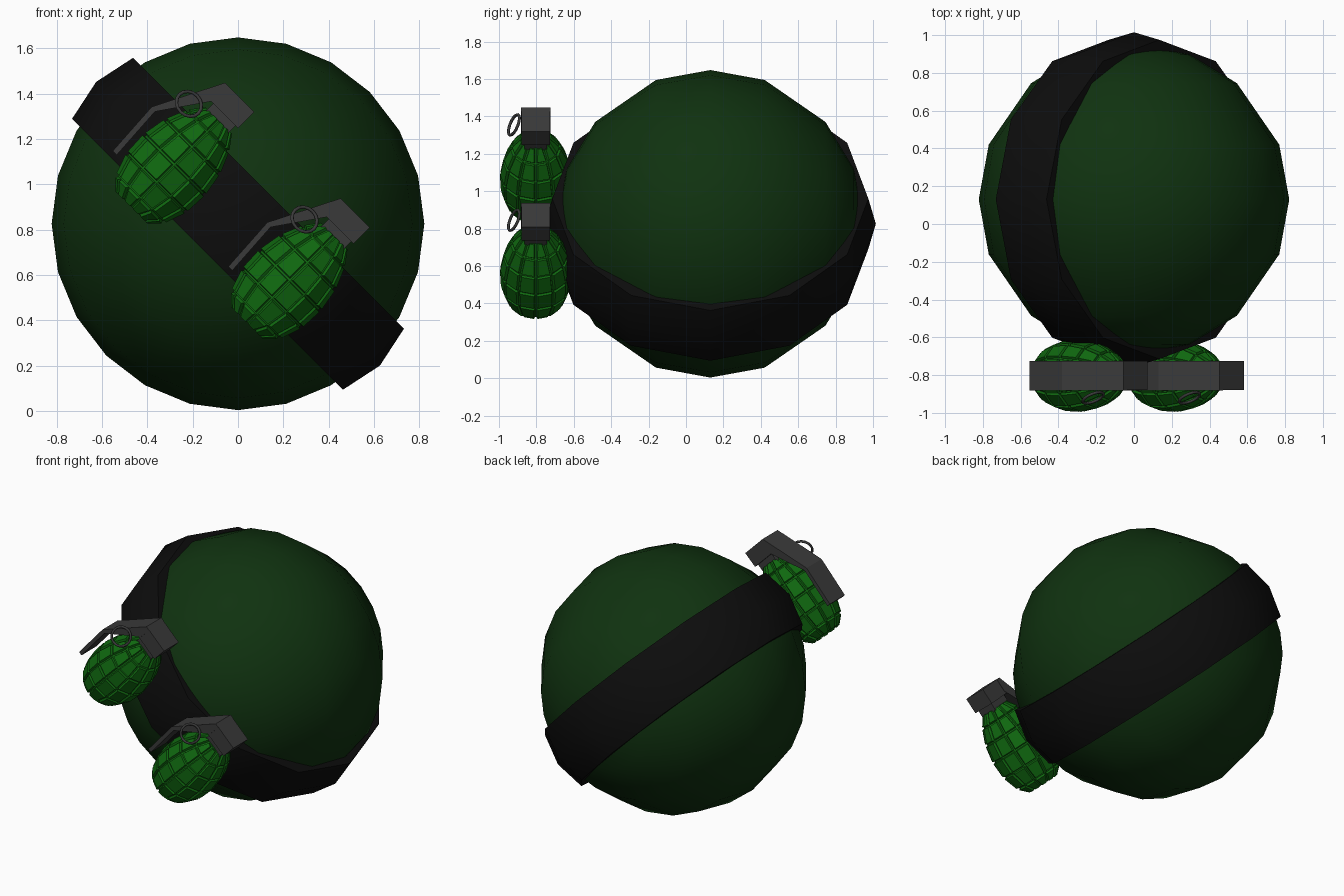
import bpy, bmesh, math
from math import radians, sin, cos
from mathutils import Matrix, Vector

if "Cube" in bpy.data.objects:
    bpy.data.objects.remove(bpy.data.objects["Cube"], do_unlink=True)


def material(name, rgb):
    m = bpy.data.materials.new(name)
    m.use_nodes = True
    m.diffuse_color = (*rgb, 1)
    m.node_tree.nodes["Principled BSDF"].inputs["Base Color"].default_value = (*rgb, 1)
    return m


DARK_GREEN = material("dark green", (0.005, 0.032, 0.005))
BLACK = material("black", (0.004, 0.004, 0.004))
GREEN = material("bright green", (0.005, 0.14, 0.005))
GRAY = material("dark gray", (0.042, 0.042, 0.042))


def finish(name, bm, mat, matrix, smooth=None):
    bmesh.ops.recalc_face_normals(bm, faces=bm.faces)
    mesh = bpy.data.meshes.new(name)
    bm.to_mesh(mesh)
    bm.free()
    mesh.materials.append(mat)
    ob = bpy.data.objects.new(name, mesh)
    bpy.context.collection.objects.link(ob)
    ob.matrix_world = matrix
    if smooth:
        bpy.ops.object.select_all(action="DESELECT")
        ob.select_set(True)
        bpy.context.view_layer.objects.active = ob
        bpy.ops.object.shade_smooth_by_angle(angle=radians(smooth))
    return ob


def lathe(profile, sides, closed=False):
    """Spin (radius, height) points about local z."""
    bm = bmesh.new()
    rings = [[bm.verts.new((r * cos(a), r * sin(a), h))
              for a in (math.tau * i / sides for i in range(sides))]
             for r, h in profile]
    pairs = list(zip(rings, rings[1:]))
    if closed:
        pairs.append((rings[-1], rings[0]))
    for a, b in pairs:
        for i in range(sides):
            j = (i + 1) % sides
            bm.faces.new((a[i], a[j], b[j], b[i]))
    if not closed:
        bm.faces.new(rings[0])
        bm.faces.new(rings[-1])
    return bm


def box(bm, u, v, half_depth):
    """Box from axial range u, sideways range v."""
    m = Matrix.LocRotScale(Vector((sum(v) / 2, 0, sum(u) / 2)), None,
                           Vector((v[1] - v[0], 2 * half_depth, u[1] - u[0])))
    bmesh.ops.create_cube(bm, size=1, matrix=m)


# Ball, its poles pointing front and back
CENTRE = Matrix.Translation((0, 0.13, 0.826))
R = 0.822
half = [0, 20.7, 48.5, 69, 89]
lats = [-a for a in reversed(half[1:])] + half
ball = lathe([(R * cos(radians(a)), R * sin(radians(a))) for a in lats], 24)
finish("ball", ball, DARK_GREEN, CENTRE @ Matrix.Rotation(radians(90), 4, "X"), 40)

# Diagonal frame shared by strap and grenades: x across, z along the grenade axis
TILT = Matrix(((-1, 0, 1), (0, -math.sqrt(2), 0), (1, 0, 1))).to_4x4()
TILT = Matrix.Diagonal((math.sqrt(0.5),) * 3 + (1,)) @ TILT

# Strap
strap = lathe([(0.78, -0.19), (0.845, -0.19), (0.885, 0), (0.845, 0.19), (0.78, 0.19)],
              12, closed=True)
finish("strap", strap, BLACK, CENTRE @ TILT, 40)

# Grenades
SHELL = [(0.085, 0.305), (0.142, 0.36), (0.176, 0.46), (0.181, 0.57),
         (0.162, 0.68), (0.122, 0.775), (0.07, 0.845)]
for label, across in (("upper", 0.967), ("lower", 0.246)):
    place = Matrix.Translation((0, -0.803, 0)) @ TILT @ Matrix.Translation((across, 0, 0))

    # Shell with raised pads between grooves
    bm = lathe(SHELL, 12)
    pads = [f for f in bm.faces if len(f.verts) == 4]
    bmesh.ops.recalc_face_normals(bm, faces=bm.faces)
    bmesh.ops.inset_individual(bm, faces=pads, thickness=0.006, depth=0)
    bmesh.ops.inset_individual(bm, faces=pads, thickness=0.005, depth=0.013)
    finish(label + "_grenade_shell", bm, GREEN, place)

    # Neck and head
    bm = bmesh.new()
    box(bm, (0.8, 0.9), (-0.07, 0.07), 0.06)
    box(bm, (0.882, 0.984), (-0.085, 0.085), 0.077)
    finish(label + "_grenade_head", bm, GRAY, place)

    # Bent safety lever
    bm = bmesh.new()
    outer = [(0.097, 0.984), (0.251, 0.68), (0.235, 0.421)]
    inner = [(0.21, 0.421), (0.226, 0.675), (0.07, 0.9), (0.07, 0.984)]
    side = bm.faces.new([bm.verts.new((v, -0.079, u)) for v, u in outer + inner])
    new = bmesh.ops.extrude_face_region(bm, geom=[side])["geom"]
    bmesh.ops.translate(bm, vec=(0, 0.158, 0),
                        verts=[g for g in new if isinstance(g, bmesh.types.BMVert)])
    finish(label + "_safety_lever", bm, GRAY, place)

    # Pull ring leaning away from the head
    tube = [(0.059 + 0.008 * cos(a), 0.008 * sin(a))
            for a in (math.tau * k / 6 for k in range(6))]
    bm = lathe(tube, 16, closed=True)
    lean = Matrix.Translation((0.144, 0.117, 0.805)) @ Matrix.Rotation(radians(90 + 30), 4, "X")
    finish(label + "_pull_ring", bm, GRAY, place @ lean, 70)
